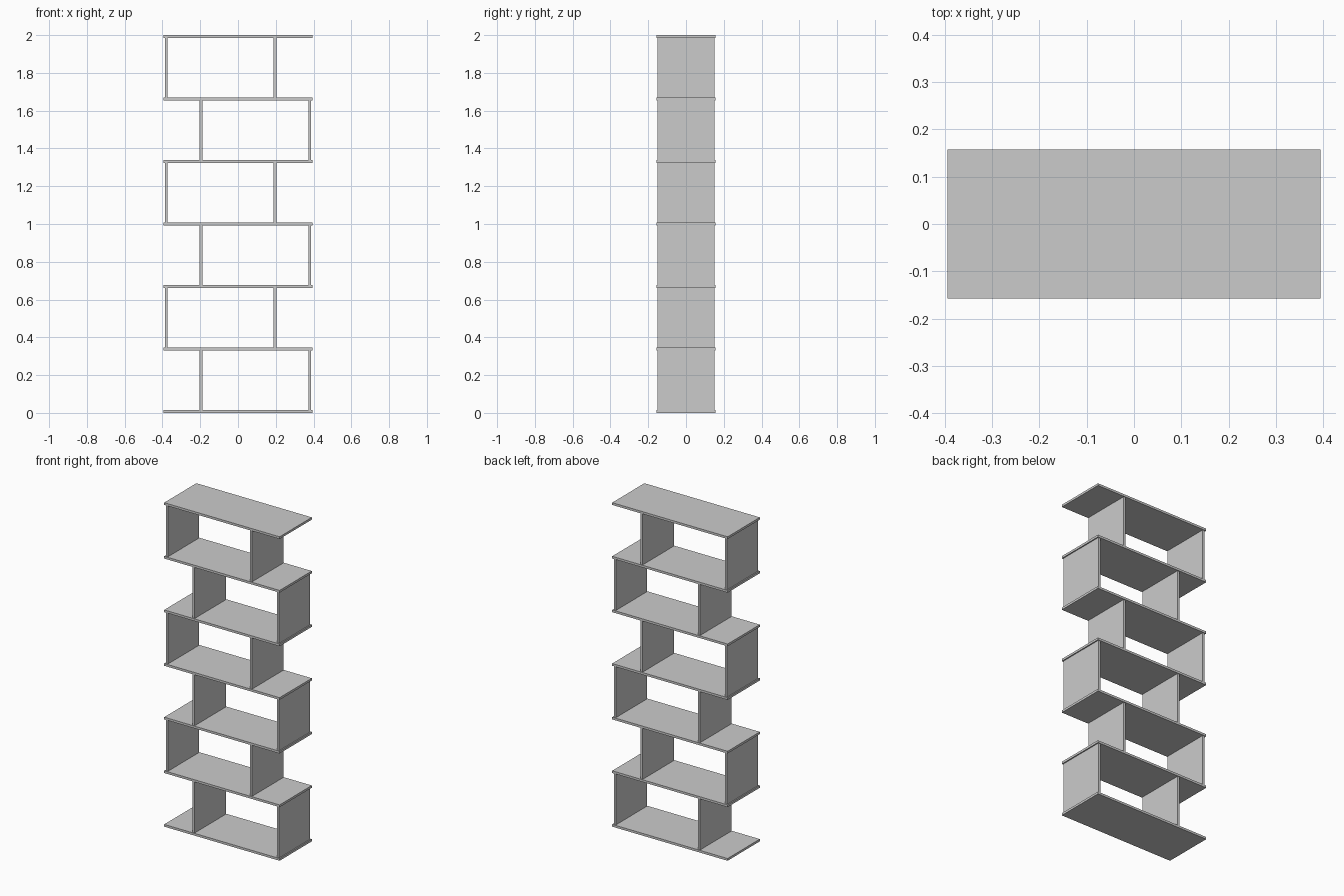
import bpy

if "Cube" in bpy.data.objects:
    bpy.data.objects.remove(bpy.data.objects["Cube"])

W, D, H = 0.788, 0.314, 2.0      # overall size
T = 0.014                        # board thickness
LEVELS = 6
PITCH = (H - T) / LEVELS
PANEL_D = 0.304                  # uprights sit slightly inside the shelf edges


def board(name, size, loc):
    bpy.ops.mesh.primitive_cube_add(size=1, location=loc)
    ob = bpy.context.object
    ob.name = name
    ob.scale = size
    bpy.ops.object.transform_apply(location=False, rotation=False, scale=True)
    return ob


# horizontal shelves
for i in range(LEVELS + 1):
    board(f"shelf_{i + 1}", (W, D, T), (0, 0, T / 2 + i * PITCH))

# uprights, swapping sides on every level
for i in range(LEVELS):
    side = 1 if i % 2 == 0 else -1
    z = T / 2 + (i + 0.5) * PITCH
    size = (T, PANEL_D, PITCH - T)
    board(f"outer_upright_{i + 1}", size, (side * 0.38, 0, z))
    board(f"inner_upright_{i + 1}", size, (-side * 0.196, 0, z))
